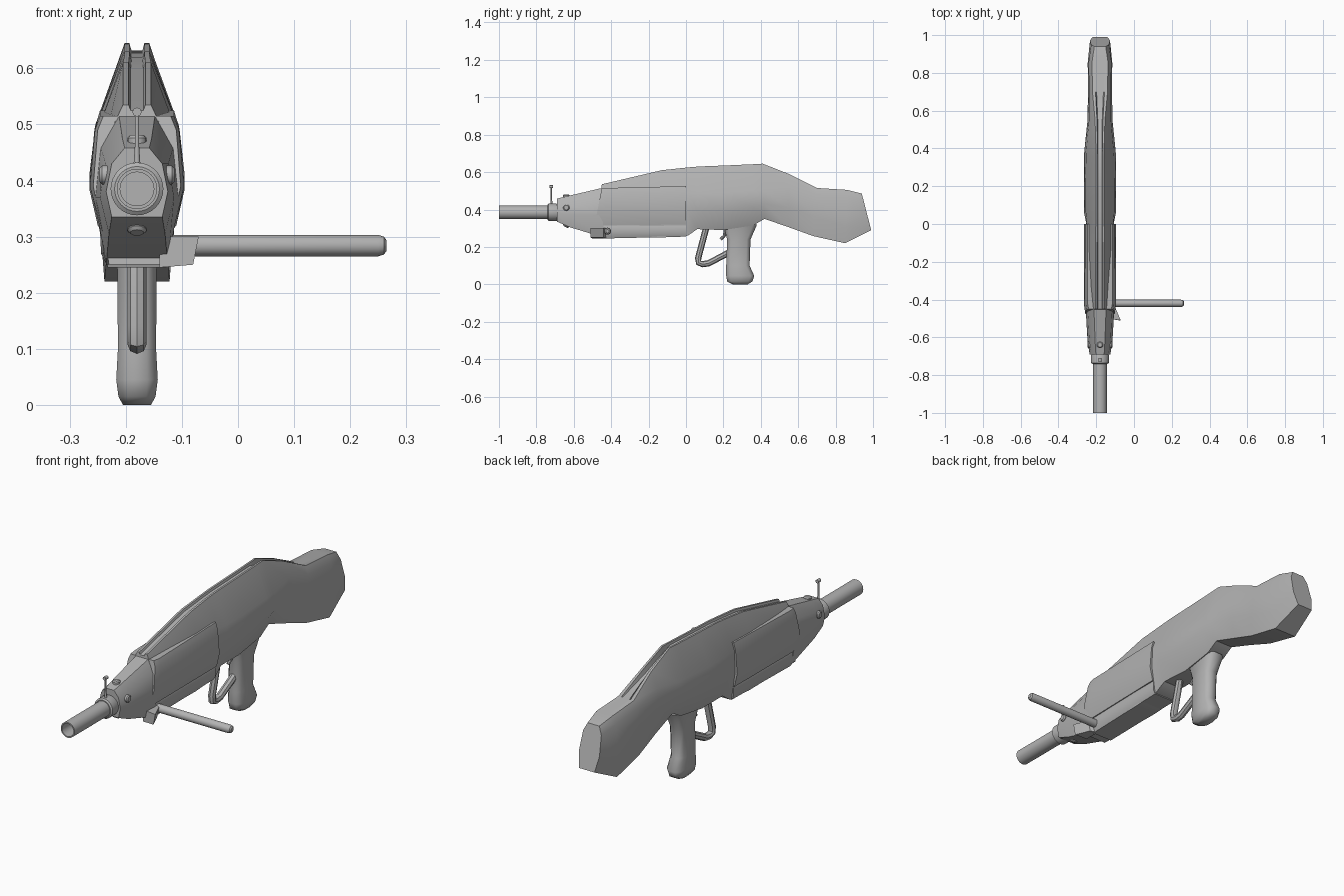
import bpy, bmesh, math
from mathutils import Vector

cube = bpy.data.objects.get("Cube")
if cube:
    bpy.data.objects.remove(cube, do_unlink=True)

CX = -0.18   # centre line of the rifle
BZ = 0.385   # height of the barrel axis

grey = bpy.data.materials.new("plain grey")
grey.use_nodes = True
grey.diffuse_color = (0.45, 0.45, 0.45, 1)
grey.node_tree.nodes["Principled BSDF"].inputs["Base Color"].default_value = (0.45, 0.45, 0.45, 1)


def finish(name, me, angle=32):
    me.materials.clear()
    me.materials.append(grey)
    me.shade_smooth()
    me.set_sharp_from_angle(angle=math.radians(angle))
    ob = bpy.data.objects.new(name, me)
    bpy.context.collection.objects.link(ob)
    return ob


def loft(name, rings, angle=32):
    """Skin closed rings of equal length and cap both ends."""
    bm = bmesh.new()
    vs = [[bm.verts.new(p) for p in r] for r in rings]
    n = len(vs[0])
    for a, b in zip(vs, vs[1:]):
        for i in range(n):
            j = (i + 1) % n
            bm.faces.new((a[i], a[j], b[j], b[i]))
    bm.faces.new(vs[0])
    bm.faces.new(vs[-1])
    bmesh.ops.recalc_face_normals(bm, faces=bm.faces)
    me = bpy.data.meshes.new(name)
    bm.to_mesh(me)
    bm.free()
    return finish(name, me, angle)


def section(row, groove=0.0):
    """Symmetric cross-section; its y may lean from bottom to top."""
    yt, yb, top, tw, zu, wu, zm, wm, bot, bw = row
    half = [(tw * 0.45, top - groove), (tw * 0.6, top), (tw, top),
            (wu, zu), (wm, zm), (bw, bot)]
    pts = half + [(-x, z) for x, z in reversed(half)]
    return [(CX + x, yb + (yt - yb) * (z - bot) / (top - bot), z) for x, z in pts]


def lathe(name, profile, centre, axis, sides=24):
    """Revolve (radius, distance) points about an axis through centre."""
    q = Vector((0, 0, 1)).rotation_difference(Vector(axis))
    rings = []
    for r, t in profile:
        rings.append([Vector(centre) + q @ Vector((r * math.cos(a), r * math.sin(a), t))
                      for a in (2 * math.pi * i / sides for i in range(sides))])
    return loft(name, rings)


def tube(name, path, radius):
    cu = bpy.data.curves.new(name, 'CURVE')
    cu.dimensions = '3D'
    cu.bevel_depth = radius
    cu.bevel_resolution = 2
    cu.use_fill_caps = True
    sp = cu.splines.new('POLY')
    sp.points.add(len(path) - 1)
    for p, (y, z) in zip(sp.points, path):
        p.co = (CX, y, z, 1)
    tmp = bpy.data.objects.new(name + "_path", cu)
    me = bpy.data.meshes.new_from_object(tmp)
    bpy.data.objects.remove(tmp)
    return finish(name, me, 40)


# Receiver and stock: yt, yb, top, tw, zu, wu, zm, wm, bottom, bw
body = [
    (-0.45, -0.48, 0.535, 0.025, 0.46, 0.06, 0.38, 0.07, 0.25, 0.05),
    (-0.13, -0.13, 0.61, 0.025, 0.49, 0.07, 0.39, 0.075, 0.25, 0.055),
    (0.01, 0.01, 0.625, 0.022, 0.49, 0.07, 0.39, 0.074, 0.26, 0.055),
    (0.07, 0.06, 0.63, 0.022, 0.49, 0.076, 0.39, 0.085, 0.295, 0.05),
    (0.20, 0.20, 0.635, 0.022, 0.49, 0.076, 0.39, 0.085, 0.29, 0.045),
    (0.36, 0.36, 0.642, 0.022, 0.50, 0.074, 0.41, 0.085, 0.315, 0.045),
    (0.41, 0.42, 0.645, 0.022, 0.50, 0.07, 0.43, 0.08, 0.35, 0.045),
    (0.55, 0.55, 0.59, 0.026, 0.52, 0.058, 0.41, 0.066, 0.305, 0.048),
    (0.70, 0.68, 0.515, 0.04, 0.48, 0.058, 0.36, 0.064, 0.258, 0.055),
    (0.86, 0.85, 0.505, 0.042, 0.47, 0.06, 0.31, 0.065, 0.22, 0.058),
    (0.94, 0.99, 0.485, 0.03, 0.45, 0.047, 0.36, 0.053, 0.29, 0.04),
]
grooves = [0.01] * 6 + [0.03, 0.025, 0, 0, 0]
loft("receiver_and_stock", [section(r, g) for r, g in zip(body, grooves)])

# Handguard shell wrapped round the front half
loft("handguard", [section(r) for r in [
    (-0.45, -0.49, 0.515, 0.06, 0.49, 0.07, 0.39, 0.078, 0.31, 0.062),
    (-0.42, -0.44, 0.515, 0.066, 0.49, 0.075, 0.39, 0.084, 0.315, 0.066),
    (0.0, 0.0, 0.525, 0.066, 0.49, 0.076, 0.385, 0.085, 0.32, 0.07)]])

# Rail under the handguard
loft("lower_rail", [section(r) for r in [
    (-0.47, -0.44, 0.33, 0.055, 0.31, 0.062, 0.27, 0.06, 0.245, 0.052),
    (0.0, 0.0, 0.33, 0.055, 0.31, 0.066, 0.27, 0.064, 0.255, 0.055)]])

# Tapered nose
loft("nose", [section(r) for r in [
    (-0.69, -0.69, 0.458, 0.022, 0.43, 0.045, 0.38, 0.055, 0.335, 0.045),
    (-0.62, -0.62, 0.475, 0.026, 0.43, 0.056, 0.37, 0.066, 0.305, 0.05),
    (-0.45, -0.44, 0.515, 0.032, 0.46, 0.065, 0.37, 0.076, 0.25, 0.055)]])

# Barrel with open bore, and its collar
lathe("barrel", [(0.036, 0.36), (0.036, 0.0), (0.03, 0.0), (0.03, 0.22)],
      (CX, -1.0, BZ), (0, 1, 0), 32)
lathe("barrel_collar", [(0.04, 0), (0.047, 0.005), (0.047, 0.045), (0.042, 0.06)],
      (CX, -0.74, BZ), (0, 1, 0), 32)

# Front sight post and bead
lathe("sight_post", [(0.006, 0), (0.004, 0.03), (0.004, 0.09)], (CX, -0.72, 0.43), (0, 0, 1), 12)
lathe("sight_bead", [(0.008, -0.01), (0.008, 0.01)], (CX, -0.72, 0.522), (0, 1, 0), 12)

# Bolts on the nose
bolt = [(0.017, -0.02), (0.017, 0.004), (0.012, 0.009)]
lathe("top_bolt", bolt, (CX, -0.64, 0.472), (0, 0, 1), 16)
lathe("lower_bolt", bolt, (CX, -0.64, 0.315), (0, -0.5, -1), 16)
for name, s in (("left_bolt", 1), ("right_bolt", -1)):
    lathe(name, bolt, (CX + s * 0.058, -0.64, 0.41), (s, 0, 0), 16)

# Side handle and the bracket that carries it
lathe("side_handle", [(0.019, 0), (0.019, 0.39), (0.016, 0.4), (0.009, 0.405)],
      (-0.14, -0.42, 0.284), (1, 0, 0), 16)
loft("handle_bracket", [
    [(-0.14, -0.50, 0.245), (-0.08, -0.51, 0.25), (-0.07, -0.51, 0.30), (-0.14, -0.50, 0.30)],
    [(-0.14, -0.42, 0.245), (-0.11, -0.44, 0.25), (-0.10, -0.44, 0.30), (-0.14, -0.42, 0.30)]])

# Pistol grip: z, front y, back y, half width
rings = []
for z, y0, y1, w in [(0.0, 0.25, 0.33, 0.025), (0.015, 0.22, 0.355, 0.033),
                     (0.045, 0.215, 0.365, 0.037), (0.10, 0.215, 0.34, 0.034),
                     (0.24, 0.22, 0.345, 0.035), (0.32, 0.20, 0.38, 0.042)]:
    c = 0.02
    q = [(w, y0 + c), (w, y1 - c), (w * 0.5, y1)]
    q += [(-x, y) for x, y in reversed(q)]
    q += [(-w * 0.5, y0), (w * 0.5, y0)]
    rings.append([(CX + x, y, z) for x, y in q])
loft("pistol_grip", rings, 50)

# Trigger guard and trigger
tube("trigger_guard", [(0.11, 0.31), (0.065, 0.14), (0.068, 0.115), (0.09, 0.108),
                       (0.12, 0.112), (0.23, 0.17)], 0.017)
tube("trigger", [(0.21, 0.30), (0.205, 0.26), (0.185, 0.24)], 0.008)
